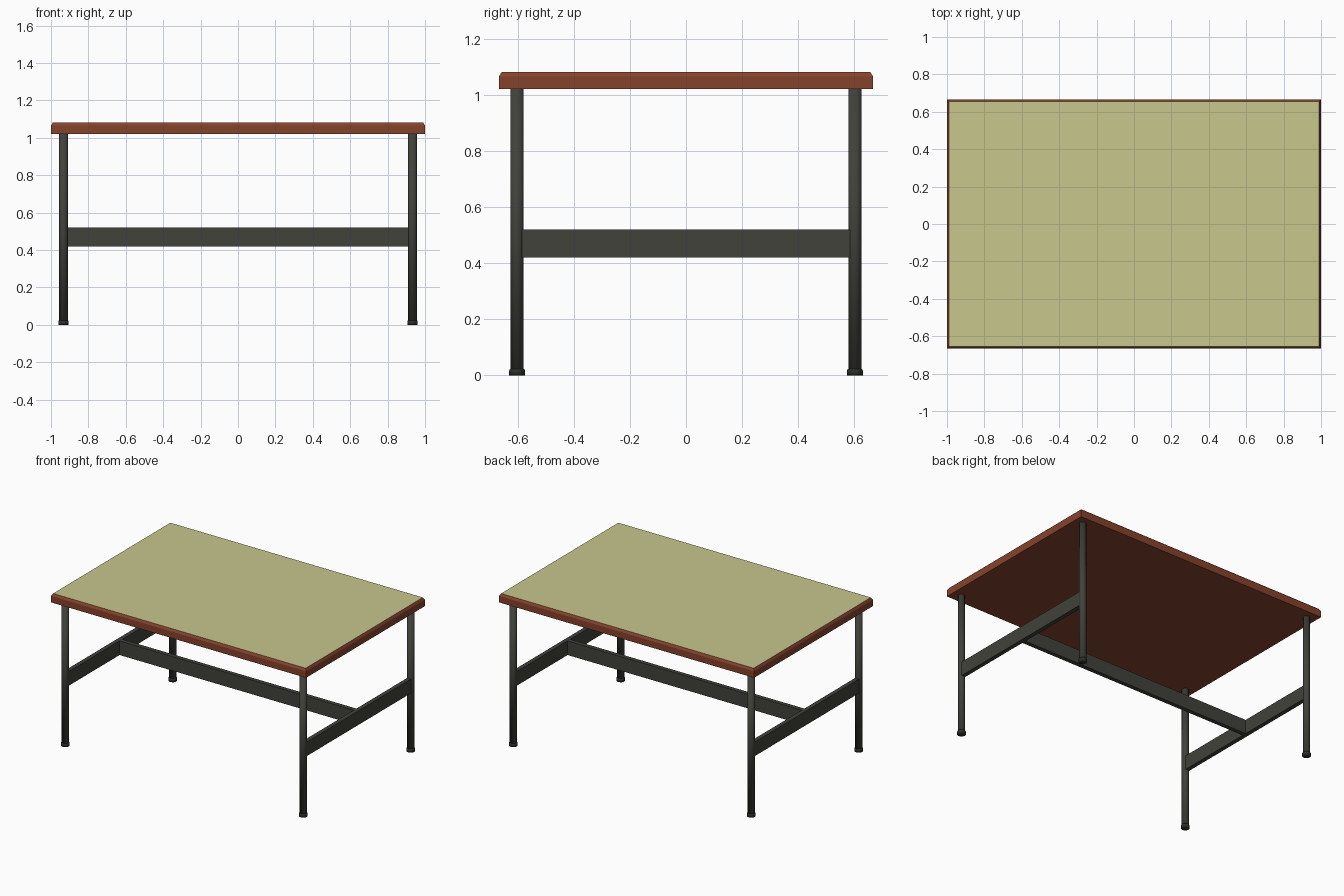
import bpy, bmesh, math

if "Cube" in bpy.data.objects:
    bpy.data.objects.remove(bpy.data.objects["Cube"])


def material(name, rgb):
    m = bpy.data.materials.new(name)
    m.diffuse_color = (*rgb, 1)
    m.use_nodes = True
    m.node_tree.nodes["Principled BSDF"].inputs["Base Color"].default_value = m.diffuse_color
    return m


LAMINATE = material("pale_olive_laminate", (0.58, 0.57, 0.27))
WOOD = material("red_brown_wood", (0.235, 0.055, 0.026))
METAL = material("dark_grey_metal", (0.052, 0.054, 0.043))
RUBBER = material("dark_rubber", (0.028, 0.028, 0.026))


def add_object(name, bm, *mats):
    bmesh.ops.recalc_face_normals(bm, faces=bm.faces)
    me = bpy.data.meshes.new(name)
    bm.to_mesh(me)
    bm.free()
    for m in mats:
        me.materials.append(m)
    ob = bpy.data.objects.new(name, me)
    bpy.context.collection.objects.link(ob)
    return ob


def box(name, center, size, mat):
    bm = bmesh.new()
    bmesh.ops.create_cube(bm, size=1)
    for v in bm.verts:
        v.co = [c + s * p for c, s, p in zip(center, size, v.co)]
    return add_object(name, bm, mat)


def lathe(name, x, y, profile, mat, sides=24):
    """Stack rings of (radius, z) and cap both ends."""
    bm = bmesh.new()
    rings = []
    for r, z in profile:
        rings.append([bm.verts.new((x + r * math.cos(2 * math.pi * i / sides),
                                    y + r * math.sin(2 * math.pi * i / sides), z))
                      for i in range(sides)])
    for a, b in zip(rings, rings[1:]):
        for i in range(sides):
            j = (i + 1) % sides
            bm.faces.new((a[i], a[j], b[j], b[i]))
    bm.faces.new(rings[0])
    bm.faces.new(rings[-1])
    for f in bm.faces:
        f.smooth = True
    for e in bm.edges:
        e.smooth = e.calc_face_angle(0) < math.radians(30)
    return add_object(name, bm, mat)


# Table top: slab with chamfered upper rim and a laminate top face
bm = bmesh.new()
layers = []
for inset, z in ((0, 1.02), (0, 1.066), (0.01, 1.082)):
    hx, hy = 1 - inset, 0.666 - inset
    layers.append([bm.verts.new((sx * hx, sy * hy, z))
                   for sx, sy in ((-1, -1), (1, -1), (1, 1), (-1, 1))])
for a, b in zip(layers, layers[1:]):
    for i in range(4):
        j = (i + 1) % 4
        bm.faces.new((a[i], a[j], b[j], b[i]))
bm.faces.new(layers[0])
bm.faces.new(layers[-1]).material_index = 1
add_object("table_top", bm, WOOD, LAMINATE)

# Legs with rubber feet
LX, LY = 0.933, 0.602
for sx, side in ((-1, "left"), (1, "right")):
    for sy, end in ((-1, "front"), (1, "back")):
        x, y = sx * LX, sy * LY
        lathe(f"{end}_{side}_leg", x, y, [(0.0235, 0.015), (0.0235, 1.02)], METAL)
        lathe(f"{end}_{side}_foot", x, y,
              [(0.028, 0), (0.028, 0.018), (0.025, 0.023)], RUBBER)
    # Side rail between front and back legs
    box(f"{side}_side_rail", (sx * LX, 0, 0.47), (0.03, 2 * LY - 0.03, 0.1), METAL)

# Long centre stretcher joining the side rails
box("centre_stretcher", (0, 0, 0.47), (2 * LX - 0.03, 0.03, 0.1), METAL)
